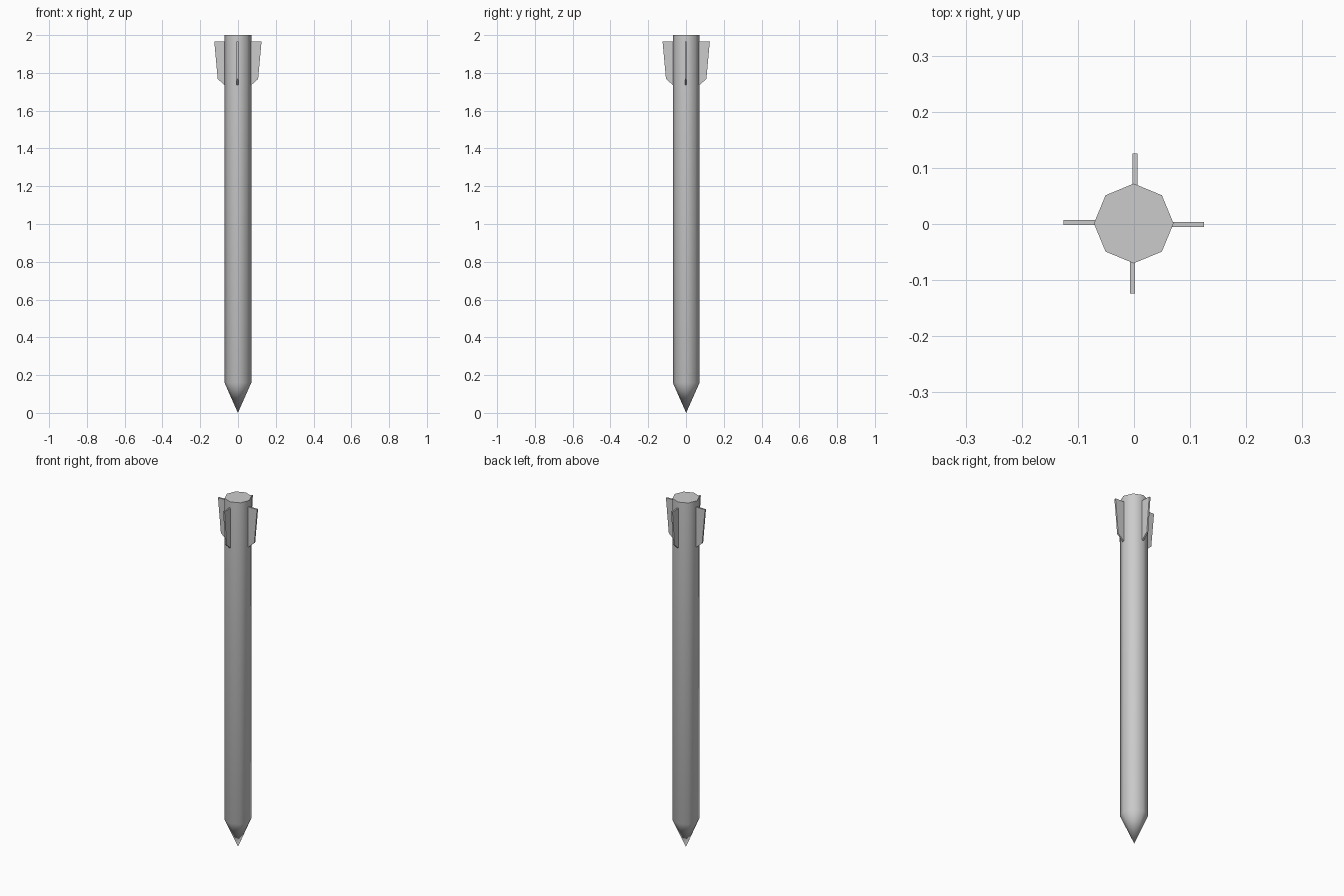
import bpy, bmesh, math
from mathutils import Matrix, Vector

cube = bpy.data.objects.get("Cube")
if cube:
    bpy.data.objects.remove(cube, do_unlink=True)

grey = bpy.data.materials.new("light_grey")
grey.use_nodes = True
colour = (0.6, 0.6, 0.6, 1)
grey.diffuse_color = colour
grey.node_tree.nodes["Principled BSDF"].inputs["Base Color"].default_value = colour

CENTRE = Vector((-0.0005, 0.001, 0))
RADIUS = 0.071
SIDES = 8


def finish(name, bm):
    bmesh.ops.recalc_face_normals(bm, faces=bm.faces)
    mesh = bpy.data.meshes.new(name)
    bm.to_mesh(mesh)
    bm.free()
    mesh.materials.append(grey)
    obj = bpy.data.objects.new(name, mesh)
    obj.location = CENTRE
    bpy.context.collection.objects.link(obj)
    return obj


# Eight-sided tube with a flat cap on top and a point at the bottom
bm = bmesh.new()
rings = []
for z in (0.16, 2.0):
    rings.append([bm.verts.new((RADIUS * math.cos(i * math.tau / SIDES),
                                RADIUS * math.sin(i * math.tau / SIDES), z))
                  for i in range(SIDES)])
tip = bm.verts.new((0, 0, 0))
low, high = rings
for i in range(SIDES):
    j = (i + 1) % SIDES
    bm.faces.new((low[i], low[j], high[j], high[i]))
    bm.faces.new((tip, low[j], low[i]))
bm.faces.new(high)
body = finish("body", bm)
bpy.ops.object.select_all(action='DESELECT')
body.select_set(True)
bpy.context.view_layer.objects.active = body
bpy.ops.object.shade_smooth_by_angle(angle=math.radians(50))

# Four thin tapered fins, each set slightly to one side of its axis
FIN = [(0.06, 1.965), (0.125, 1.965), (0.107, 1.768), (0.071, 1.736), (0.06, 1.736)]
for k, side in enumerate(("left", "back", "right", "front")):
    bm = bmesh.new()
    face = bm.faces.new([bm.verts.new((x, -0.0065, z)) for x, z in FIN])
    out = bmesh.ops.extrude_face_region(bm, geom=[face])
    moved = [g for g in out["geom"] if isinstance(g, bmesh.types.BMVert)]
    bmesh.ops.translate(bm, verts=moved, vec=(0, 0.009, 0))
    bmesh.ops.rotate(bm, verts=bm.verts, cent=(0, 0, 0),
                     matrix=Matrix.Rotation(k * math.pi / 2, 3, 'Z'))
    finish(side + "_fin", bm)
